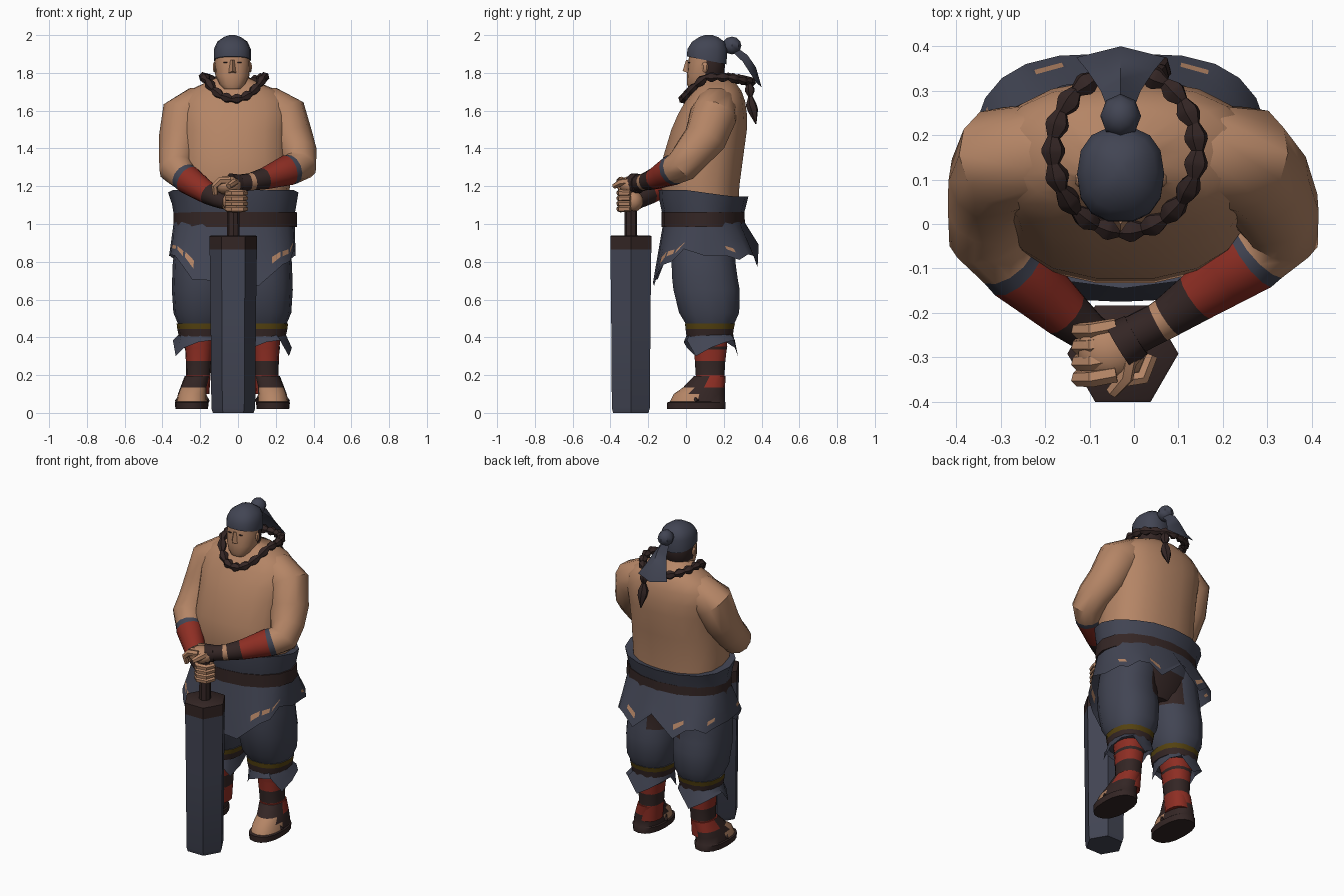
import bpy, bmesh, math
from mathutils import Vector

if "Cube" in bpy.data.objects:
    bpy.data.objects.remove(bpy.data.objects["Cube"])

# Palette
COLOURS = {"skin": (.46, .235, .132), "slate_cloth": (.054, .059, .087), "red_wrap": (.27, .027, .017),
           "dark_leather": (.034, .019, .018), "old_gold": (.09, .055, .005)}
MATS = []
for n, c in COLOURS.items():
    m = bpy.data.materials.new(n)
    m.diffuse_color = (*c, 1)
    m.use_nodes = True
    m.node_tree.nodes["Principled BSDF"].inputs["Base Color"].default_value = m.diffuse_color
    MATS.append(m)
SKIN, SLATE, RED, DARK, GOLD = range(5)
CX = -.03  # body centre line


def finish(name, bm, paint):
    """Store the bmesh as an object; paint is a colour or a rule on the face centre."""
    bmesh.ops.recalc_face_normals(bm, faces=bm.faces)
    for f in bm.faces:
        if f.material_index == 0:
            f.material_index = paint(f.calc_center_median()) if callable(paint) else paint
    me = bpy.data.meshes.new(name)
    bm.to_mesh(me)
    bm.free()
    for m in MATS:
        me.materials.append(m)
    ob = bpy.data.objects.new(name, me)
    bpy.context.collection.objects.link(ob)
    return ob


def skin_rings(name, rings, paint, cap=True, segs=None):
    """Bridge rings of points; segs gives one colour per segment."""
    bm = bmesh.new()
    rows = [[bm.verts.new(p) for p in r] for r in rings]
    n = len(rows[0])
    for i in range(len(rows) - 1):
        for k in range(n):
            f = bm.faces.new((rows[i][k], rows[i][(k + 1) % n], rows[i + 1][(k + 1) % n], rows[i + 1][k]))
            if segs:
                f.material_index = segs[i]
    if cap:
        bm.faces.new(rows[0][::-1])
        bm.faces.new(rows[-1])
    return finish(name, bm, paint)


def oval(z, cx, y0, y1, rx, n=14, e=.85):
    pts = []
    for k in range(n):
        c, s = math.cos(2 * math.pi * k / n), math.sin(2 * math.pi * k / n)
        pts.append(Vector((cx + rx * math.copysign(abs(c) ** e, c),
                           (y0 + y1) / 2 + (y1 - y0) / 2 * math.copysign(abs(s) ** e, s), z)))
    return pts


def stack(name, rows, paint, n=14, e=.85, cap=True, segs=None):
    return skin_rings(name, [oval(*r, n=n, e=e) for r in rows], paint, cap, segs)


def tube(name, pts, paint, n=10, segs=None):
    """Tube through (x, y, z, radius) points."""
    P = [Vector(p[:3]) for p in pts]
    side, rings, last = None, [], None
    for i, p in enumerate(P):
        t = (P[min(i + 1, len(P) - 1)] - P[max(i - 1, 0)]).normalized()
        side = t.orthogonal().normalized() if side is None else last.rotation_difference(t) @ side
        last, up = t, t.cross(side)
        rings.append([p + pts[i][3] * (side * math.cos(a) + up * math.sin(a))
                      for a in (2 * math.pi * k / n for k in range(n))])
    return skin_rings(name, rings, paint, True, segs)


def blob(name, loc, size, paint, u=10, v=7):
    bm = bmesh.new()
    bmesh.ops.create_uvsphere(bm, u_segments=u, v_segments=v, radius=1)
    for w in bm.verts:
        w.co = Vector(loc) + Vector([w.co[i] * size[i] for i in range(3)])
    return finish(name, bm, paint)


def ragged(name, top, bottom, depth, steps, n, e0=.85, e=.85):
    """Open cloth ring hanging from top to a torn hem; depth gives hem height by angle index."""
    a, b = oval(*top, n=n, e=e0), oval(*bottom, n=n, e=e)
    for k, p in enumerate(b):
        p.z = depth(k)
    return skin_rings(name, [[p.lerp(q, t) for p, q in zip(a, b)] for t in steps], SLATE, False)


# Torso
stack("torso", [(1.05, -.02, -.10, .28, .28), (1.20, -.02, -.135, .285, .295), (1.35, -.02, -.125, .305, .29),
                (1.50, -.02, -.08, .325, .29), (1.58, -.02, -.045, .325, .30), (1.65, -.022, -.005, .315, .29),
                (1.705, -.025, .03, .295, .24), (1.745, CX, .06, .265, .15), (1.775, CX, .07, .20, .085),
                (1.83, CX, .07, .165, .065)], SKIN, n=18)

# Head, face, bandana and knot
stack("head", [(1.715, CX, .015, .09, .045), (1.74, CX, .005, .16, .07), (1.785, CX, .005, .20, .09),
               (1.85, CX, .01, .208, .094), (1.91, CX, .02, .20, .09)],
      lambda c: DARK if c.y > .115 and c.z > 1.76 else SKIN, n=16)
band = [oval(*r) for r in ((1.888, CX, .003, .217, .098), (1.925, CX, .005, .22, .098), (1.965, CX, .03, .205, .08),
                           (1.99, CX, .07, .17, .045), (2.0, CX, .10, .14, .015))]
for p in band[0]:  # lower edge dips towards the nape
    p.z -= .2 * p.y
skin_rings("bandana", band, SLATE)
skin_rings("nose", [[(CX - .02, .01, 1.80), (CX + .02, .01, 1.80), (CX, -.018, 1.81)],
                    [(CX - .01, .012, 1.868), (CX + .01, .012, 1.868), (CX, .0, 1.868)]], SKIN)
for s in (-1, 1):
    blob("ear", (CX + s * .095, .10, 1.83), (.01, .018, .028), SKIN, 6, 5)
    blob("eye", (CX + s * .037, .019, 1.855), (.014, .009, .004), DARK, 6, 4)
blob("knot", (CX, .243, 1.945), (.046, .05, .047), SLATE, 8, 6)
bm = bmesh.new()
rows = [[bm.verts.new((CX + s * w, y - .025 * abs(s), z - d * abs(s))) for s in (-1, 0, 1)] for y, z, w, d in
        [(.26, 1.94, .02, .02), (.325, 1.895, .045, .035), (.37, 1.83, .075, .04), (.40, 1.725, .10, -.02)]]
for a, b in zip(rows, rows[1:]):
    for k in (0, 1):
        bm.faces.new((a[k], a[k + 1], b[k + 1], b[k]))
ribbon = finish("knot_ribbon", bm, SLATE)


# Bead necklace
def bead(p, q, r=.027):
    p, q = Vector(p), Vector(q)
    tube("bead", [(*p.lerp(q, t), r * w) for t, w in ((-.08, .45), (.4, 1), (.6, 1), (1.08, .45))], DARK, 6)


def neck_point(t):
    y = .165 + .182 * math.sin(t)
    return (-.02 + .164 * math.cos(t), y, 1.66 + .118 * min(1, (y + .017) / .11) - .2 * max(0, y - .22))


COUNT = 19
for i in range(COUNT):
    bead(neck_point(2 * math.pi * i / COUNT), neck_point(2 * math.pi * (i + 1) / COUNT))
bead((.05, .335, 1.74), (.055, .34, 1.68))
tube("necklace_tassel", [(.055, .34, 1.68, .010), (.055, .345, 1.63, .03), (.055, .355, 1.60, .028),
                         (.055, .37, 1.53, .003)], DARK, 6)

# Waist: sash lower at the back, belt, pelvis
rings = [oval(*r, n=16, e=.97) for r in ((1.05, -.02, -.125, .305, .32), (1.12, -.02, -.14, .315, .33),
                                         (1.18, -.025, -.145, .33, .345), (1.165, -.02, -.11, .28, .27))]
for r in rings[1:]:
    for p in r:
        p.z -= .035 * min(1, max(0, p.y / .25))
skin_rings("sash", rings, SLATE)
stack("belt", [(.985, -.015, -.13, .312, .328), (1.063, -.015, -.13, .31, .326)], DARK, n=16, e=.97)
stack("pelvis", [(.74, CX, 0, .22, .16), (.80, CX, -.05, .25, .25), (.90, CX, -.09, .28, .29),
                 (1.03, -.02, -.11, .30, .30)], lambda c: DARK if c.z < .9 else SLATE, n=16, e=1)


# Torn skirt, pointed in front and notched behind
def skirt_hem(k):
    s = math.sin(2 * math.pi * k / 24)
    if s < 0:
        return .88 - .19 * s * s - (.03 if k % 3 == 1 else 0)
    return {2: .81, 10: .81, 3: .84, 9: .84, 5: .77, 7: .77, 6: .89}.get(k, .83)


skirt = ragged("skirt", (1.01, -.02, -.12, .31, .32), (.8, -.03, -.175, .385, .335), skirt_hem,
               (0, .5, .66, .84, 1), 24, .95, .65)
bm = bmesh.new()
bm.from_mesh(skirt.data)
bm.faces.ensure_lookup_table()
holes = [f for f in bm.faces if f.index // 24 == 2 and f.index % 24 in (1, 4, 7, 10, 13, 14, 15, 20, 21, 22)]
bmesh.ops.inset_individual(bm, faces=holes, thickness=.01)
for f in holes:  # torn patches
    f.material_index = SKIN
bm.to_mesh(skirt.data)
bm.free()

# Legs
for s in (-1, 1):
    X = lambda d: CX + s * d
    stack("trouser_leg", [(.95, X(.14), -.09, .265, .145), (.80, X(.16), -.08, .265, .155), (.72, X(.161), -.078, .276, .157),
                          (.65, X(.162), -.07, .288, .158), (.53, X(.164), -.04, .285, .148),
                          (.465, X(.165), .0, .255, .12)],
          lambda c: DARK if c.z > .70 and c.y > -.03 and abs(c.x - CX) < .11 else SLATE)
    stack("knee_band", [(.405, X(.165), .0, .25, .118), (.443, X(.165), -.005, .255, .126),
                        (.472, X(.165), -.008, .262, .130)], SLATE, segs=[DARK, GOLD])
    ragged("torn_cuff", (.415, X(.168), .005, .25, .115), (.3, X(.18), -.012, .275, .135),
           lambda k: (.345, .375, .385, .30)[k % 4], (0, .5, 1), 12)
    stack("shin", [(.10, X(.19), .05, .205, .068), (.20, X(.18), .05, .205, .065),
                   (.275, X(.178), .045, .21, .068), (.36, X(.175), .04, .22, .076), (.42, X(.17), .03, .22, .085)],
          RED, segs=[RED, DARK, RED, RED])
    stack("leg_strap", [(.335, X(.176), .04, .218, .075), (.352, X(.176), .038, .221, .078)],
          lambda c: DARK if c.y > .1 else RED, cap=False)
    # Sandal sole, bare toes, leather upper, red heel wrap
    stack("foot", [(.02, X(.215), -.10, .21, .086), (.055, X(.215), -.10, .21, .09), (.06, X(.215), -.085, .207, .082),
                   (.10, X(.212), -.065, .207, .076), (.135, X(.205), -.015, .207, .07), (.195, X(.185), .042, .209, .067)],
          lambda c: RED if c.z > .14 and c.y > .1 else SKIN if .07 < c.z < .14 and c.y < .045 else DARK, n=16)
    tube("foot_strap", [(X(.13), .06, .06, .012), (X(.17), .012, .127, .014), (X(.24), .012, .127, .014),
                        (X(.295), .06, .06, .012)], DARK, 6)

# Arms: bare upper arm, cloth rim, red guard, leather wrist wrap
ARM = [SKIN] * 6 + [SLATE, RED, RED]
tube("left_arm", [(-.13, .165, 1.645, .08), (-.21, .16, 1.62, .112), (-.285, .145, 1.575, .124), (-.308, .10, 1.45, .112),
                  (-.322, .03, 1.35, .098), (-.327, -.025, 1.29, .092), (-.285, -.08, 1.25, .076),
                  (-.265, -.10, 1.235, .078), (-.215, -.145, 1.20, .069), (-.155, -.20, 1.16, .058),
                  (-.10, -.245, 1.13, .046), (-.06, -.27, 1.115, .04)], SKIN, 12, ARM + [DARK, DARK])
tube("right_arm", [(.07, .165, 1.645, .08), (.16, .16, 1.62, .112), (.245, .145, 1.575, .124), (.285, .10, 1.45, .114),
                   (.32, .03, 1.37, .10), (.327, -.02, 1.31, .092), (.285, -.06, 1.29, .08), (.265, -.075, 1.285, .082),
                   (.21, -.115, 1.265, .071), (.14, -.165, 1.24, .058), (.075, -.21, 1.225, .048),
                   (.055, -.222, 1.222, .046), (.0, -.25, 1.215, .046)], SKIN, 12, ARM + [DARK, SKIN, DARK])

# Hands: left grips the handle, right rests over it
blob("left_palm", (-.025, -.285, 1.12), (.06, .06, .058), SKIN)
blob("right_palm", (-.055, -.285, 1.205), (.075, .07, .05), SKIN)
for i in range(4):
    z = 1.08 + .028 * i
    tube("left_finger", [(-.06, -.325, z, .016), (-.03, -.352, z, .018), (.02, -.345, z, .018), (.04, -.295, z, .015)], SKIN, 6)
    y = -.23 - .036 * i
    tube("right_finger", [(-.04, y, 1.232, .019), (-.095, y - .01, 1.23, .02), (-.125, y - .01, 1.20, .018),
                          (-.12, y, 1.155, .014)], SKIN, 6)
tube("right_thumb", [(-.01, -.29, 1.225, .02), (-.02, -.345, 1.22, .02), (-.05, -.38, 1.20, .015)], SKIN, 6)
tube("hand_wrap", [(.005, -.25, 1.215, .05), (-.035, -.274, 1.212, .058)], DARK, 10)

# Great club standing on the ground
rows = []
for z, r in ((0, .108), (.025, .116), (.5, .12), (.865, .125), (.935, .125), (.94, .118)):
    rows.append([Vector((-.025 + r * math.cos(k * math.pi / 3), -.292 + r * math.sin(k * math.pi / 3), z)) for k in range(6)])
skin_rings("club", rows, lambda c: DARK if c.z > .865 else SLATE)
tube("club_handle", [(-.025, -.292, .93, .034), (-.025, -.292, 1.2, .032)], DARK, 8)

# Smooth soft surfaces, keep hard edges
bpy.ops.object.select_all(action='SELECT')
bpy.context.view_layer.objects.active = ribbon
bpy.ops.object.shade_smooth_by_angle(angle=math.radians(40))
